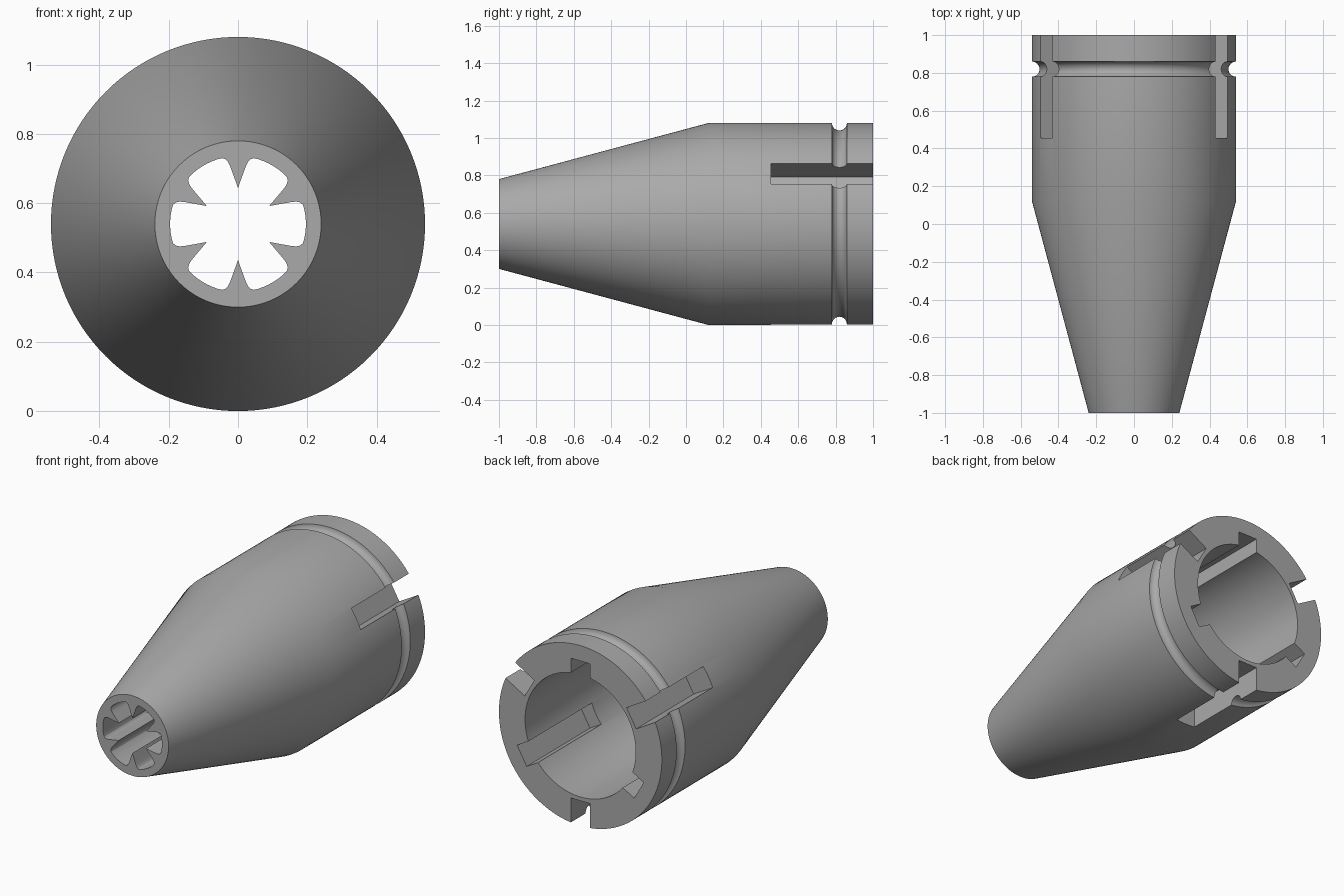
import bpy, bmesh, math
from mathutils import Matrix, Vector

if "Cube" in bpy.data.objects:
    bpy.data.objects.remove(bpy.data.objects["Cube"])

AXIS = 0.54          # height of the long axis, equal to the outer radius
BORE = 0.367

steel = bpy.data.materials.new("grey_steel")
steel.use_nodes = True
grey = (0.4, 0.4, 0.4, 1)
steel.diffuse_color = grey
steel.node_tree.nodes["Principled BSDF"].inputs["Base Color"].default_value = grey


def finish(name, bm):
    bmesh.ops.recalc_face_normals(bm, faces=bm.faces)
    mesh = bpy.data.meshes.new(name)
    bm.to_mesh(mesh)
    bm.free()
    mesh.materials.append(steel)
    obj = bpy.data.objects.new(name, mesh)
    bpy.context.collection.objects.link(obj)
    return obj


def revolve(name, profile, steps=128):
    """Turn a closed (radius, y) profile around the long axis."""
    bm = bmesh.new()
    verts = [bm.verts.new((r, y, AXIS)) for r, y in profile]
    edges = [bm.edges.new((a, b)) for a, b in zip(verts, verts[1:])]
    bmesh.ops.spin(bm, geom=verts + edges, cent=(0, 0, AXIS), axis=(0, 1, 0),
                   angle=math.tau, steps=steps)
    bmesh.ops.remove_doubles(bm, verts=bm.verts, dist=1e-4)
    return finish(name, bm)


def key_slot(name, angle, r_in, r_out, y_start, width=0.127):
    """Box along the axis, pointing outwards at an angle."""
    bm = bmesh.new()
    length = 1.1 - y_start
    bmesh.ops.create_cube(bm, size=1)
    bmesh.ops.scale(bm, verts=bm.verts, vec=(r_out - r_in, length, width))
    bmesh.ops.translate(bm, verts=bm.verts,
                        vec=((r_in + r_out) / 2, y_start + length / 2, 0))
    bmesh.ops.rotate(bm, verts=bm.verts, matrix=Matrix.Rotation(-angle, 3, "Y"))
    bmesh.ops.translate(bm, verts=bm.verts, vec=(0, 0, AXIS))
    return finish(name, bm)


def toothed_opening(name, y0, y1):
    """Prism that leaves six pointed teeth around the front hole."""
    side = [(0.165, 0.022), (0.178, 0.028), (0.187, 0.036), (0.19, 0.046)]
    bm = bmesh.new()
    ring = []
    for k in range(6):
        a = math.radians(30 + 60 * k)
        pts = [(r, -s) for r, s in reversed(side)] + [(0.104, 0)] + side
        ring += [(r * math.cos(a) - s * math.sin(a), r * math.sin(a) + s * math.cos(a))
                 for r, s in pts]
        for step in range(1, 8):
            b = a + math.radians(13.6 + 32.8 * step / 8)
            ring.append((0.196 * math.cos(b), 0.196 * math.sin(b)))
    face = bm.faces.new([bm.verts.new((x, y0, AXIS + z)) for x, z in ring])
    ext = bmesh.ops.extrude_face_region(bm, geom=[face])
    moved = [v for v in ext["geom"] if isinstance(v, bmesh.types.BMVert)]
    bmesh.ops.translate(bm, verts=moved, vec=Vector((0, y1 - y0, 0)))
    return finish(name, bm)


# Turned body: front face, cone, barrel, round groove, rear face, bore
groove = [(AXIS - 0.04 * math.sin(t), 0.82 - 0.04 * math.cos(t))
          for t in (math.pi * i / 12 for i in range(13))]
profile = ([(0, -1), (0.24, -1), (AXIS, 0.12)] + groove +
           [(AXIS, 1), (BORE, 1), (BORE, 0), (0.2, -0.6), (0, -0.6)])
body = revolve("tapered_sleeve", profile)

# Cutters: front hole, three outer slots, three inner keyways between them
cutters = [toothed_opening("front_opening_cutter", -1.1, -0.5)]
for k in range(3):
    cutters.append(key_slot("outer_slot_cutter", math.radians(30 + 120 * k), 0.39, 0.7, 0.455))
    cutters.append(key_slot("inner_keyway_cutter", math.radians(90 + 120 * k), 0.3, 0.448, 0.4))

bpy.ops.object.select_all(action="DESELECT")
bpy.context.view_layer.objects.active = body
body.select_set(True)
for cutter in cutters:
    mod = body.modifiers.new("cut", "BOOLEAN")
    mod.operation = "DIFFERENCE"
    mod.solver = "EXACT"
    mod.object = cutter
    bpy.ops.object.modifier_apply(modifier=mod.name)
    bpy.data.objects.remove(cutter)

bpy.ops.object.shade_smooth_by_angle(angle=math.radians(25))
